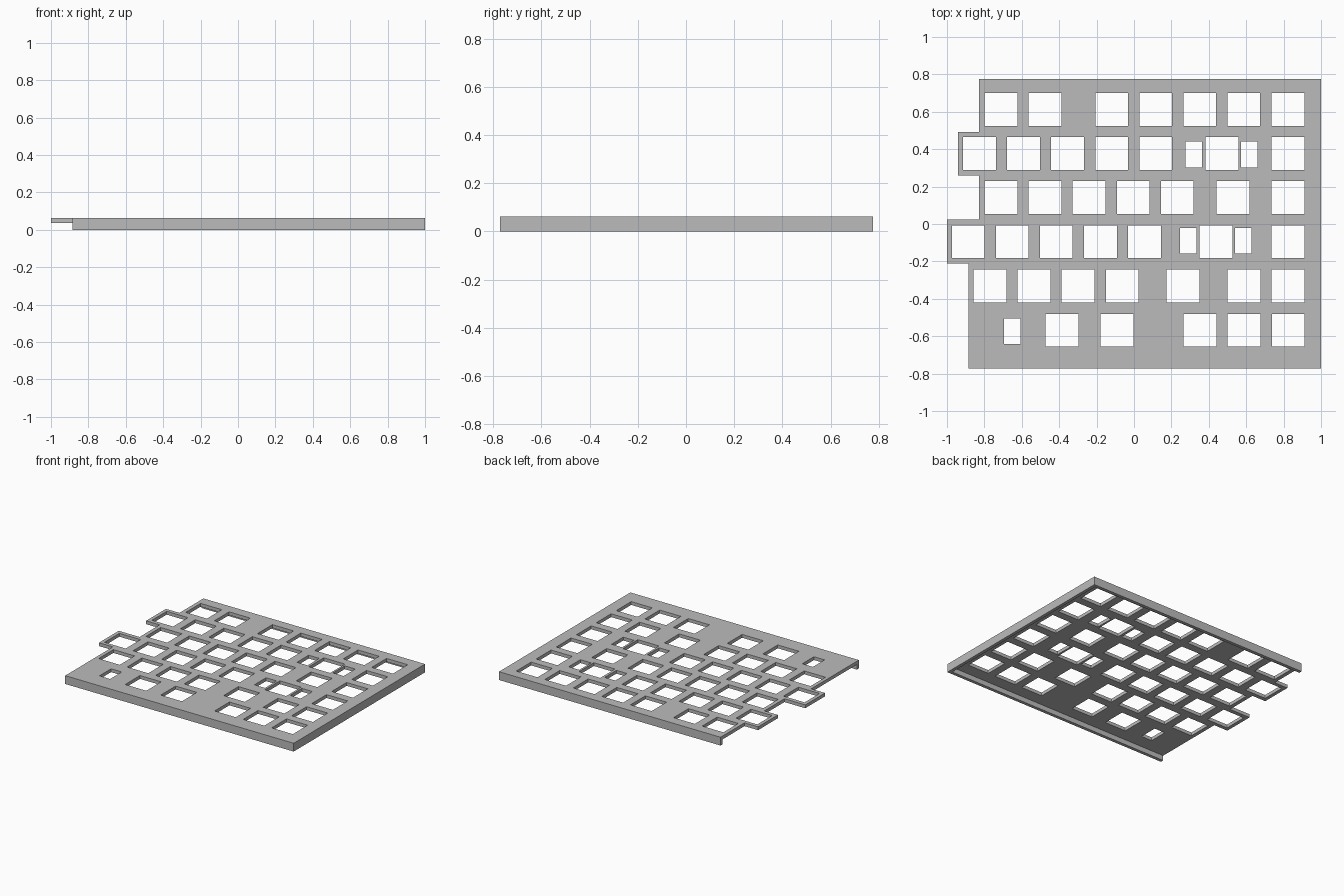
import bpy
import bmesh
from mathutils import Matrix, Vector

if "Cube" in bpy.data.objects:
    bpy.data.objects.remove(bpy.data.objects["Cube"], do_unlink=True)

HEIGHT, PLATE_BOTTOM, WALL = 0.062, 0.037, 0.024
HOLE, PITCH = 0.175, 0.2355


def make_object(name, bm):
    bmesh.ops.recalc_face_normals(bm, faces=bm.faces)
    mesh = bpy.data.meshes.new(name)
    bm.to_mesh(mesh)
    bm.free()
    obj = bpy.data.objects.new(name, mesh)
    bpy.context.collection.objects.link(obj)
    return obj


def add_box(bm, centre, size):
    bmesh.ops.create_cube(
        bm, size=1, matrix=Matrix.Translation(centre) @ Matrix.Diagonal((*size, 1)))


def run(start, count):
    return [start + i * PITCH for i in range(count)]


# Stepped outline, extruded to the full height
outline = [(1, -0.772), (1, 0.775), (-0.828, 0.775), (-0.828, 0.493),
           (-0.94, 0.493), (-0.94, 0.26), (-0.828, 0.26), (-0.828, 0.023),
           (-1, 0.023), (-1, -0.21), (-0.885, -0.21), (-0.885, -0.772)]
bm = bmesh.new()
base = bm.faces.new([bm.verts.new((x, y, 0)) for x, y in outline])
top = bmesh.ops.extrude_face_region(bm, geom=[base])
bmesh.ops.translate(bm, vec=Vector((0, 0, HEIGHT)),
                    verts=[v for v in top["geom"] if isinstance(v, bmesh.types.BMVert)])
plate = make_object("switch_plate", bm)

# Underside recess, open on the stepped side, leaving three walls
bm = bmesh.new()
x0, x1, y0, y1 = -1.2, 1 - WALL, -0.772 + WALL, 0.775 - WALL
add_box(bm, ((x0 + x1) / 2, (y0 + y1) / 2, PLATE_BOTTOM - 0.1), (x1 - x0, y1 - y0, 0.2))
recess = make_object("recess_cutter", bm)

# Square key holes, row by row
rows = [
    (0.612, run(-0.711, 2) + run(-0.119, 5)),
    (0.377, run(-0.826, 5) + [0.47, 0.823]),
    (0.142, run(-0.711, 5) + [0.529, 0.823]),
    (-0.095, run(-0.886, 5) + [0.438, 0.823]),
    (-0.331, run(-0.77, 4) + [0.262] + run(0.588, 2)),
    (-0.568, [-0.385, -0.091] + run(0.353, 3)),
]
bm = bmesh.new()
for y, centres in rows:
    for x in centres:
        add_box(bm, (x, y, HEIGHT / 2), (HOLE, HOLE, 0.3))

# Narrow stabiliser slots
for x, y in [(0.319, 0.371), (0.616, 0.371), (0.29, -0.09), (0.585, -0.09), (-0.65, -0.573)]:
    add_box(bm, (x, y, HEIGHT / 2), (0.088, 0.138, 0.3))
holes = make_object("hole_cutter", bm)

# Cut, bake the result and drop the cutters
for cutter in (recess, holes):
    cutter.hide_render = True
    mod = plate.modifiers.new(cutter.name, "BOOLEAN")
    mod.operation = "DIFFERENCE"
    mod.solver = "EXACT"
    mod.object = cutter
bpy.context.view_layer.update()
graph = bpy.context.evaluated_depsgraph_get()
baked = bpy.data.meshes.new_from_object(plate.evaluated_get(graph))
plate.modifiers.clear()
plate.data = baked
for cutter in (recess, holes):
    bpy.data.objects.remove(cutter, do_unlink=True)

# Single grey finish
grey = bpy.data.materials.new("plain_grey")
grey.use_nodes = True
colour = (0.5, 0.5, 0.5, 1)
grey.diffuse_color = colour
grey.node_tree.nodes["Principled BSDF"].inputs["Base Color"].default_value = colour
plate.data.materials.clear()
plate.data.materials.append(grey)
